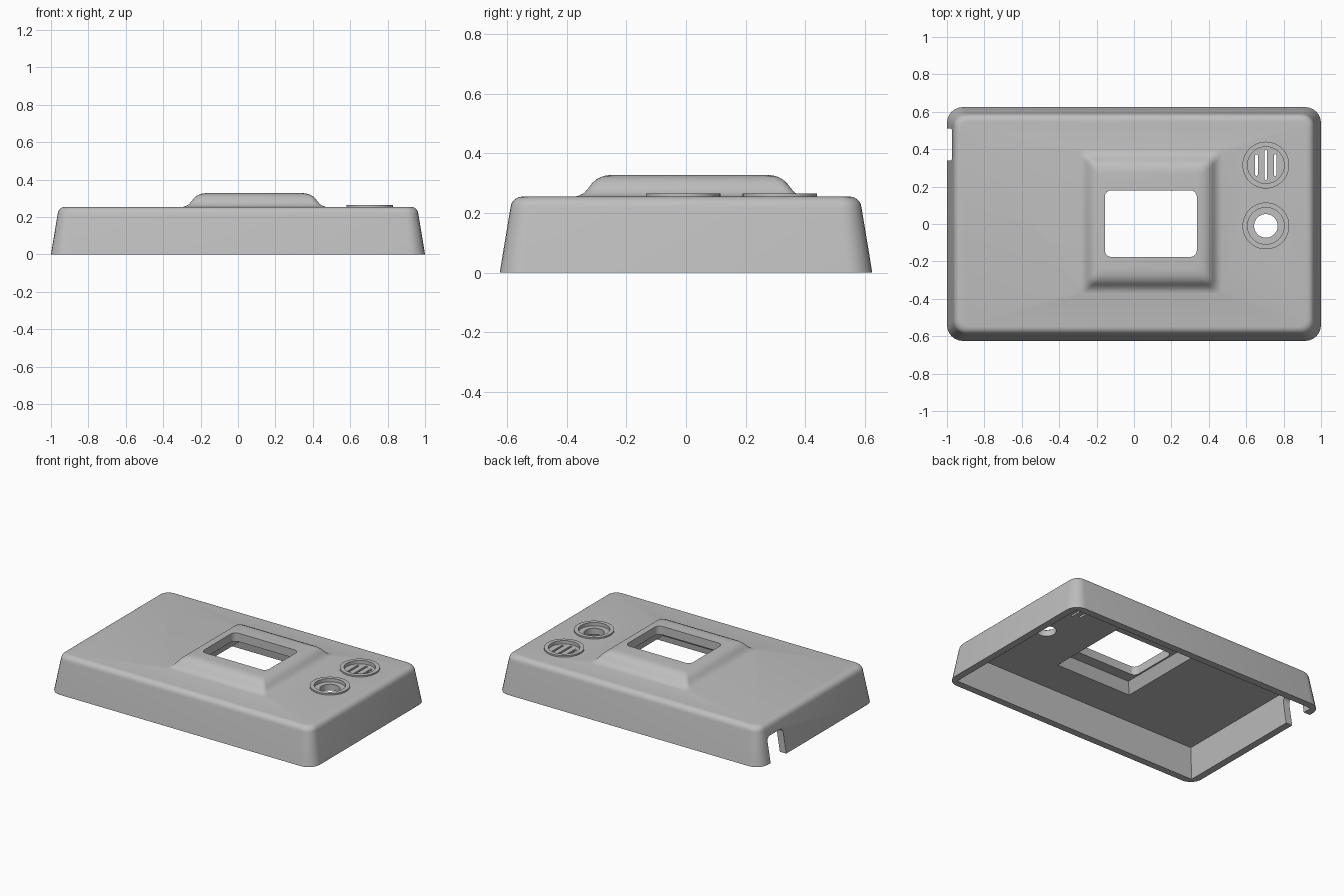
import bpy, bmesh, math
from mathutils import Matrix

if "Cube" in bpy.data.objects:
    bpy.data.objects.remove(bpy.data.objects["Cube"])


def rounded_rect(cx, cy, hx, hy, r, seg):
    """Counter-clockwise outline with rounded corners (square when seg is 0)."""
    pts = []
    for i, (sx, sy) in enumerate(((1, 1), (-1, 1), (-1, -1), (1, -1))):
        if seg == 0:
            pts.append((cx + sx * hx, cy + sy * hy))
            continue
        for k in range(seg + 1):
            a = math.pi / 2 * (i + k / seg)
            pts.append((cx + sx * (hx - r) + r * math.cos(a),
                        cy + sy * (hy - r) + r * math.sin(a)))
    return pts


def loft(name, sections, matrix=None):
    """Closed solid through a list of (outline, z) sections."""
    bm = bmesh.new()
    rings = [[bm.verts.new((x, y, z)) for x, y in pts] for pts, z in sections]
    n = len(rings[0])
    for low, high in zip(rings, rings[1:]):
        for i in range(n):
            j = (i + 1) % n
            bm.faces.new((low[i], low[j], high[j], high[i]))
    bm.faces.new(rings[0][::-1])
    bm.faces.new(rings[-1])
    if matrix:
        bm.transform(matrix)
    bmesh.ops.recalc_face_normals(bm, faces=bm.faces)
    mesh = bpy.data.meshes.new(name)
    bm.to_mesh(mesh)
    bm.free()
    obj = bpy.data.objects.new(name, mesh)
    bpy.context.collection.objects.link(obj)
    return obj


def prism(name, cx, cy, hx, hy, r, z0, z1, seg=6, matrix=None):
    pts = rounded_rect(cx, cy, hx, hy, r, seg)
    return loft(name, [(pts, z0), (pts, z1)], matrix)


def disc(name, cx, cy, r, z0, z1, n=48):
    pts = [(cx + r * math.cos(2 * math.pi * i / n),
            cy + r * math.sin(2 * math.pi * i / n)) for i in range(n)]
    return loft(name, [(pts, z0), (pts, z1)])


def combine(target, other, operation):
    mod = target.modifiers.new("boolean", 'BOOLEAN')
    mod.operation = operation
    mod.solver = 'EXACT'
    mod.object = other
    bpy.context.view_layer.objects.active = target
    bpy.ops.object.modifier_apply(modifier=mod.name)
    bpy.data.objects.remove(other)


# Tapered outer body with a rounded top edge
TOP = 0.255
sections = [(0.0, 0.0), (0.036, 0.217)]
for k in range(1, 7):
    a = math.radians(8 + 82 * k / 6)
    sections.append((0.036 + 0.040 * (1 - math.cos(a)), 0.215 + 0.040 * math.sin(a)))
cover = loft("cover", [(rounded_rect(0, 0, 1 - d, 0.625 - d, 0.085 - 0.5 * d, 6), z)
                       for d, z in sections])

# Raised window surround, flared at its foot and rounded at its top
surround_profile = [(0.03, 0.22), (0.0, TOP - 0.001), (0.018, 0.259), (0.034, 0.268),
                    (0.048, 0.284), (0.060, 0.300), (0.076, 0.314),
                    (0.098, 0.324), (0.125, 0.328)]
combine(cover, loft("surround", [
    (rounded_rect(0.088, 0.012, 0.385 - d, 0.387 - d, 0.03, 4), z)
    for d, z in surround_profile]), 'UNION')

# Round raised pads for the speaker and the button
PAD_X, SPEAKER_Y, BUTTON_Y = 0.705, 0.315, -0.01
for y in (SPEAKER_Y, BUTTON_Y):
    combine(cover, disc("pad", PAD_X, y, 0.125, 0.22, 0.265), 'UNION')

# Hollow inside, open at the bottom
combine(cover, loft("hollow", [
    (rounded_rect(0, 0, 0.953, 0.578, 0, 0), -0.01),
    (rounded_rect(0, 0, 0.918, 0.543, 0, 0), 0.20)]), 'DIFFERENCE')
combine(cover, loft("surround_hollow", [
    (rounded_rect(0.088, 0.012, 0.295, 0.305, 0, 0), 0.19),
    (rounded_rect(0.088, 0.012, 0.255, 0.265, 0, 0), 0.27)]), 'DIFFERENCE')

# Window opening
combine(cover, prism("window", 0.09, 0.002, 0.246, 0.178, 0.035, 0.1, 0.4), 'DIFFERENCE')

# Dished pad centres, button hole and speaker slots
for y in (SPEAKER_Y, BUTTON_Y):
    combine(cover, disc("dish", PAD_X, y, 0.098, 0.242, 0.3), 'DIFFERENCE')
combine(cover, disc("button_hole", PAD_X, BUTTON_Y, 0.063, 0.1, 0.3), 'DIFFERENCE')
for dx, half in ((-0.05, 0.058), (0, 0.08), (0.05, 0.058)):
    combine(cover, prism("slot", PAD_X + dx, SPEAKER_Y, 0.007, half, 0.0065,
                         0.1, 0.3, 4), 'DIFFERENCE')

# Cable notch in the left wall
combine(cover, prism("notch", 0, 0.425, 0.17, 0.085, 0.03, -1.1, -0.88, 6,
                     Matrix.Rotation(math.pi / 2, 4, 'Y')), 'DIFFERENCE')

# Single grey plastic
grey = bpy.data.materials.new("grey_plastic")
grey.diffuse_color = (0.52, 0.52, 0.52, 1)
grey.use_nodes = True
grey.node_tree.nodes["Principled BSDF"].inputs["Base Color"].default_value = grey.diffuse_color
cover.data.materials.clear()
cover.data.materials.append(grey)
for poly in cover.data.polygons:
    poly.material_index = 0

bpy.ops.object.select_all(action='DESELECT')
cover.select_set(True)
bpy.context.view_layer.objects.active = cover
bpy.ops.object.shade_smooth_by_angle(angle=math.radians(30))
